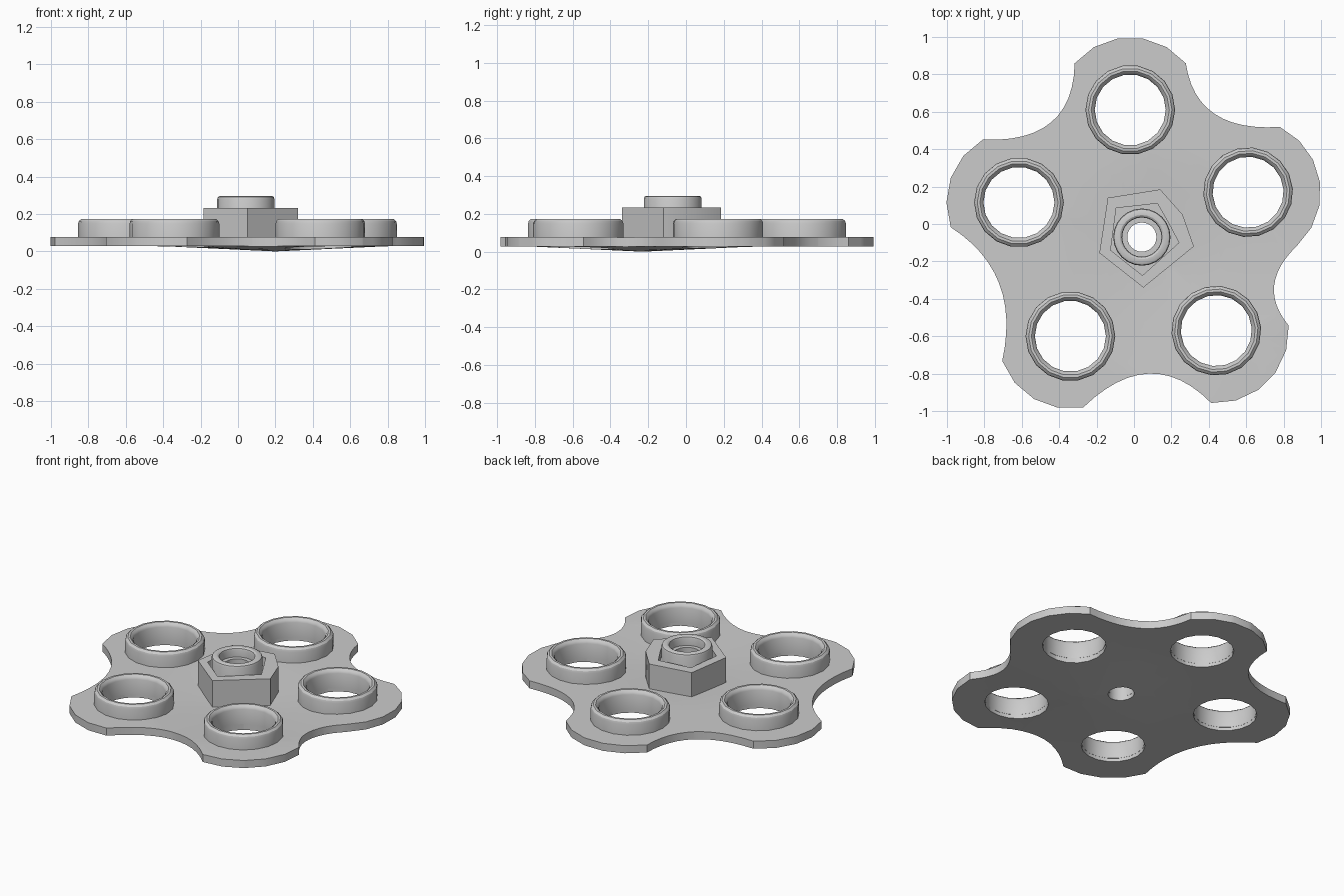
import bpy, bmesh
from math import sin, cos, radians, pi, hypot
from mathutils import Vector

if "Cube" in bpy.data.objects:
    bpy.data.objects.remove(bpy.data.objects["Cube"])

# lobe: ring centre, arc start, arc end (clockwise), segments, control point of next concave edge
LOBES = [
    ((-0.02, 0.61), 140, 40, 5, (0.33, 0.49)),
    ((0.61, 0.17), 64, -48, 6, (0.65, -0.33)),
    ((0.44, -0.57), 4, -94, 5, (0.09, -0.63)),
    ((-0.34, -0.60), -80, -160, 4, (-0.60, -0.26)),
    ((-0.615, 0.115), -160, -240, 4, (-0.325, 0.43)),
]
LOBE_R, HOLE_R, SEG = 0.388, 0.191, 18
HUB = (0.042, -0.07)


def dip(x, y):
    # shallow sag of the plate near its middle
    return -0.028 * max(0, 1 - hypot(x - 0.2, y + 0.23) / 0.6)


def finish(name, bm):
    bmesh.ops.recalc_face_normals(bm, faces=bm.faces[:])
    me = bpy.data.meshes.new(name)
    bm.to_mesh(me)
    bm.free()
    ob = bpy.data.objects.new(name, me)
    bpy.context.collection.objects.link(ob)
    bpy.ops.object.select_all(action='DESELECT')
    ob.select_set(True)
    bpy.context.view_layer.objects.active = ob
    bpy.ops.object.shade_smooth_by_angle(angle=radians(30))
    return ob


def circle(c, r, n, phase=0):
    return [(c[0] + r * cos(radians(phase) + 2 * pi * i / n),
             c[1] + r * sin(radians(phase) + 2 * pi * i / n)) for i in range(n)]


def loft(name, loops, closed=False):
    # skin a stack of equal-length point loops
    bm = bmesh.new()
    rows = [[bm.verts.new(p) for p in lp] for lp in loops]
    pairs = list(zip(rows, rows[1:]))
    if closed:
        pairs.append((rows[-1], rows[0]))
    for a, b in pairs:
        n = len(a)
        for i in range(n):
            j = (i + 1) % n
            bm.faces.new((a[i], a[j], b[j], b[i]))
    return finish(name, bm)


def lathe(name, c, profile, n, phase=0):
    return loft(name, [[(x, y, z) for x, y in circle(c, r, n, phase)] for r, z in profile], True)


# plate outline: polygonal lobes joined by concave curves
def arc_pt(lobe, t):
    (cx, cy), a0, a1 = lobe[:3]
    a = radians(a0 + (a1 - a0) * t)
    return Vector((cx + LOBE_R * cos(a), cy + LOBE_R * sin(a)))


outline = []
for i, lobe in enumerate(LOBES):
    n = lobe[3]
    outline += [arc_pt(lobe, k / n) for k in range(n + 1)]
    a, b, c = arc_pt(lobe, 1), Vector(lobe[4]), arc_pt(LOBES[(i + 1) % 5], 0)
    for k in range(1, 12):
        t = k / 12
        outline.append(a * (1 - t) ** 2 + b * 2 * t * (1 - t) + c * t * t)

# base plate with five holes and a central bore
bm = bmesh.new()
loops = [outline, circle(HUB, 0.079, SEG)]
loops += [circle(l[0], HOLE_R, SEG, l[1]) for l in LOBES]
for lp in loops:
    vs = [bm.verts.new((p[0], p[1], 0)) for p in lp]
    for i in range(len(vs)):
        bm.edges.new((vs[i - 1], vs[i]))
bmesh.ops.triangle_fill(bm, edges=bm.edges[:], use_beauty=True, normal=(0, 0, 1))
for axis in ((1, 0, 0), (0, 1, 0)):
    for k in range(-6, 7):
        co = Vector(axis) * k * 0.13 + Vector((0.2, -0.23, 0))
        bmesh.ops.bisect_plane(bm, geom=bm.verts[:] + bm.edges[:] + bm.faces[:],
                               plane_co=co, plane_no=axis)
for v in bm.verts:
    v.co.z = 0.028 + dip(v.co.x, v.co.y)
ext = bmesh.ops.extrude_face_region(bm, geom=bm.faces[:], use_keep_orig=True)
top = [g for g in ext["geom"] if isinstance(g, bmesh.types.BMVert)]
bmesh.ops.translate(bm, verts=top, vec=(0, 0, 0.05))
finish("base_plate", bm)

# raised rings around the holes
RING = [(0.24, 0.05), (0.24, 0.148), (0.236, 0.162), (0.223, 0.174), (0.209, 0.174),
        (0.196, 0.163), (0.19, 0.148), (0.19, 0.05)]
for i, l in enumerate(LOBES):
    lathe(f"hole_ring_{i + 1}", l[0], RING, SEG, l[1])

# irregular hexagonal collar with a recessed top
OUTER = [(-0.14, 0.14), (0.14, 0.185), (0.26, 0.05), (0.32, -0.12), (0.05, -0.34), (-0.185, -0.155)]
INNER = [(-0.095, 0.085), (0.125, 0.11), (0.185, 0.005), (0.24, -0.10), (0.045, -0.275), (-0.125, -0.14)]
CORE = [tuple(Vector(HUB) + (Vector(p) - Vector(HUB)).normalized() * 0.12) for p in INNER]
loft("hub_collar", [[(x, y, z) for x, y in pts] for pts, z in
                    ((OUTER, 0.045), (OUTER, 0.233), (INNER, 0.233), (INNER, 0.175), (CORE, 0.175))])

# central stepped tube
HUB_TUBE = [(0.153, 0.05), (0.153, 0.28), (0.149, 0.291), (0.14, 0.296), (0.118, 0.296),
            (0.108, 0.29), (0.105, 0.28), (0.105, 0.235), (0.078, 0.235), (0.078, 0.04)]
lathe("hub_tube", HUB, HUB_TUBE, 24)
